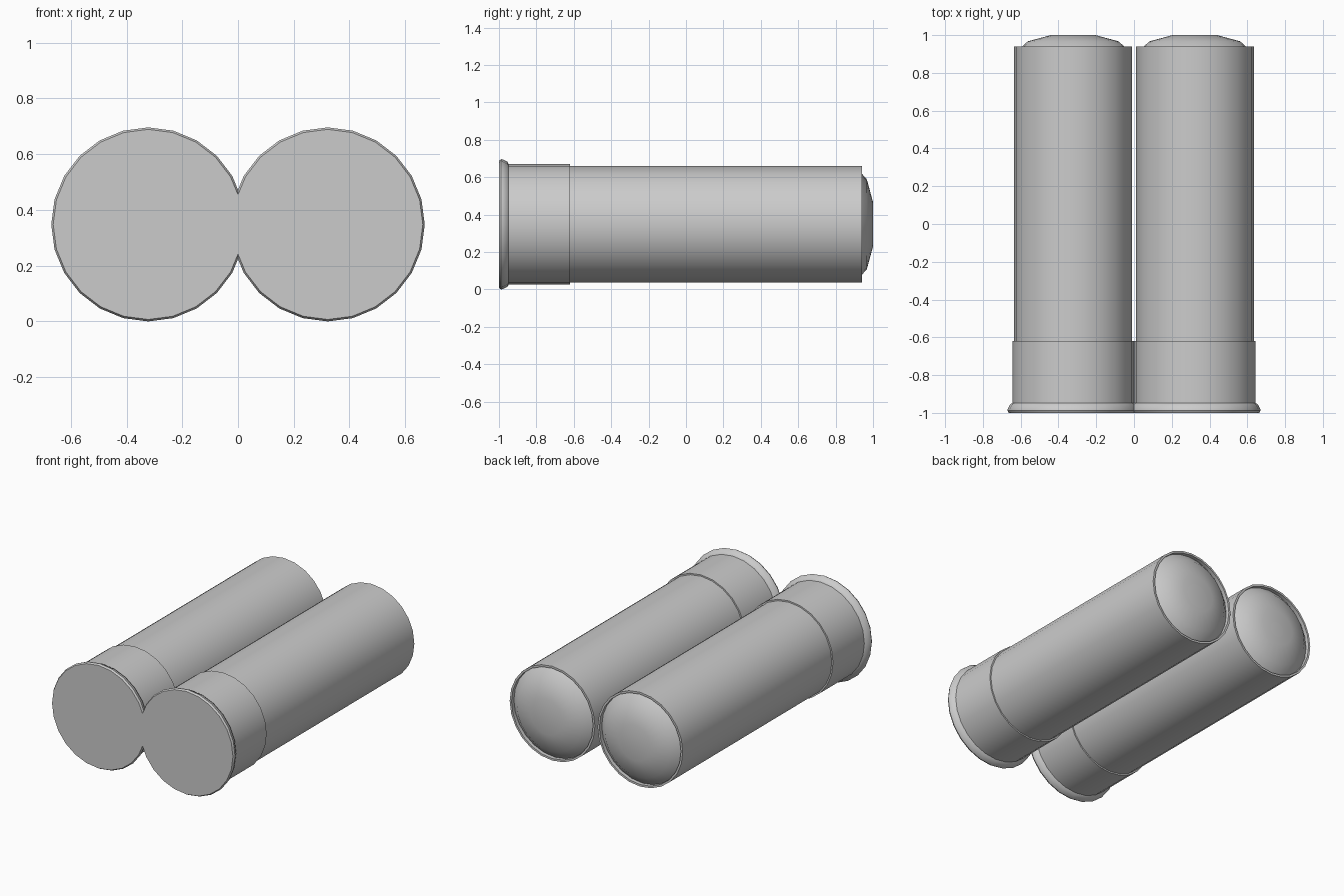
import bpy, bmesh, math

if "Cube" in bpy.data.objects:
    bpy.data.objects.remove(bpy.data.objects["Cube"])

SIDES = 24
R_X, AXIS_Z = 0.322, 0.348


def lathe(name, profile, cx):
    """Revolve (radius, y) points about an axis along y; radius 0 closes to a point."""
    bm = bmesh.new()
    rings = []
    for r, y in profile:
        if r == 0:
            rings.append([bm.verts.new((0, y, 0))] * SIDES)
        else:
            rings.append([bm.verts.new((r * math.cos(2 * math.pi * i / SIDES), y,
                                        r * math.sin(2 * math.pi * i / SIDES)))
                          for i in range(SIDES)])
    for a, b in zip(rings, rings[1:]):
        for i in range(SIDES):
            j = (i + 1) % SIDES
            quad = list(dict.fromkeys((a[i], a[j], b[j], b[i])))
            bm.faces.new(quad)
    bmesh.ops.recalc_face_normals(bm, faces=bm.faces)
    mesh = bpy.data.meshes.new(name)
    bm.to_mesh(mesh)
    bm.free()
    obj = bpy.data.objects.new(name, mesh)
    obj.location = (cx, 0, AXIS_Z)
    bpy.context.collection.objects.link(obj)
    bpy.ops.object.select_all(action='DESELECT')
    obj.select_set(True)
    bpy.context.view_layer.objects.active = obj
    bpy.ops.object.shade_smooth_by_angle(angle=math.radians(35))
    return obj


# Metal base with flared, rounded rim
base = [(0, -1.0), (0.341, -1.0), (0.348, -0.988), (0.346, -0.978),
        (0.334, -0.955), (0.322, -0.948), (0.322, -0.62), (0.311, -0.62),
        (0.0, -0.62)]
# Casing tube with a thin lip at the open end
tube = [(0, -0.63), (0.3125, -0.63), (0.3125, 0.94), (0.299, 0.94),
        (0.299, 0.89), (0, 0.89)]
# Domed plug seated just inside the lip
dome = [(0, 0.89), (0.299, 0.89), (0.299, 0.915), (0.24, 0.967),
        (0.118, 1.0), (0, 1.0)]

for side, cx in (("left", -R_X), ("right", R_X)):
    lathe("metal_base_" + side, base, cx)
    lathe("casing_tube_" + side, tube, cx)
    lathe("domed_plug_" + side, dome, cx)
